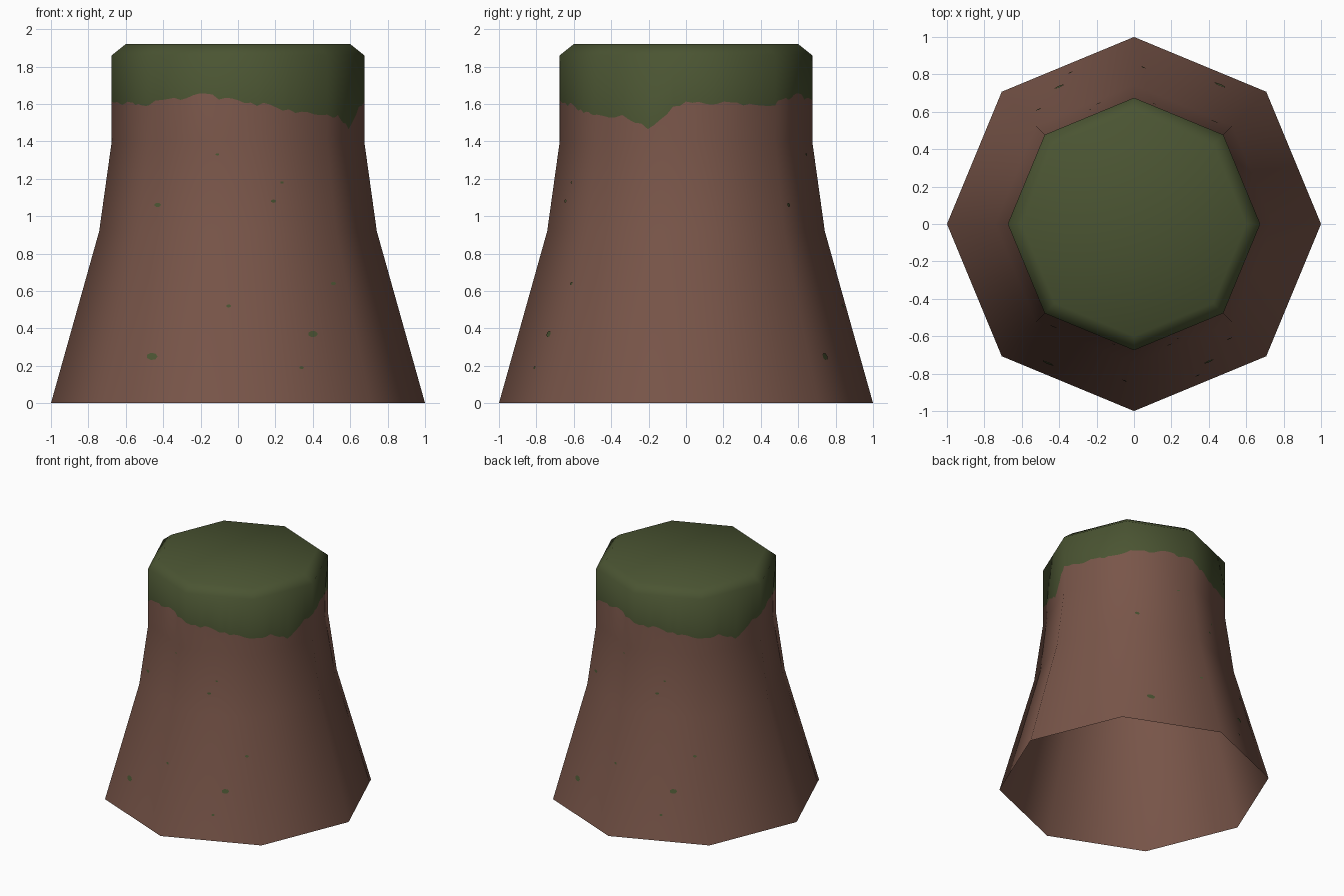
import bpy, math, random
from mathutils import Vector

if "Cube" in bpy.data.objects:
    bpy.data.objects.remove(bpy.data.objects["Cube"])

random.seed(4)
SIDES, SUB = 8, 14
N = SIDES * SUB


def material(name, rgb):
    m = bpy.data.materials.new(name)
    m.diffuse_color = (*rgb, 1)
    m.use_nodes = True
    m.node_tree.nodes["Principled BSDF"].inputs["Base Color"].default_value = m.diffuse_color
    return m


brown = material("bark brown", (0.191, 0.092, 0.067))
green = material("moss green", (0.069, 0.089, 0.032))


def lerp_table(table, t):
    for (a, u), (b, v) in zip(table, table[1:]):
        if t <= b:
            return u + (v - u) * (t - a) / (b - a)
    return table[-1][1]


# Profile: height -> corner radius, and upward tilt of the smooth normals
RADIUS = [(0, 1.0), (0.92, 0.742), (1.4, 0.675), (1.86, 0.675), (1.92, 0.6)]
TILT = [(0, 0.27), (0.92, 0.2), (1.4, 0.07), (1.6, 0.05), (1.86, 0.45), (1.92, 2.5)]
# Lower moss edge: angle -> height, repeating every half turn
MOSS = [(-90, 1.62), (-71, 1.58), (-61, 1.55), (-45, 1.54), (-29, 1.53), (-18, 1.465),
        (-9, 1.55), (0, 1.62), (20, 1.60), (45, 1.60), (71, 1.65), (90, 1.62)]


def octagon_point(i):
    side, k = divmod(i % N, SUB)
    a, b = (Vector((math.cos(s * math.tau / SIDES), math.sin(s * math.tau / SIDES)))
            for s in (side, side + 1))
    return a.lerp(b, k / SUB)


jitter = [random.uniform(-0.014, 0.014) for _ in range(N // 2)]


def moss_height(i):
    p = octagon_point(i)
    angle = (math.degrees(math.atan2(p.y, p.x)) + 90) % 180 - 90
    return lerp_table(MOSS, angle) + jitter[i % (N // 2)]


# Stump: octagonal rings, open underneath, with a ragged moss ring and flat top
verts, normals, faces, slots = [], [], [], []
for level in (0, 0.92, 1.4, None, 1.86, 1.92):
    for i in range(N):
        z = moss_height(i) if level is None else level
        p = octagon_point(i)
        r = lerp_table(RADIUS, z)
        verts.append((p.x * r, p.y * r, z))
        normals.append(Vector((p.x, p.y, lerp_table(TILT, z))).normalized())
for row in range(5):
    for i in range(N):
        j = (i + 1) % N
        faces.append((row * N + i, row * N + j, (row + 1) * N + j, (row + 1) * N + i))
        slots.append(1 if row >= 3 else 0)
verts.append((0, 0, 1.92))
normals.append(Vector((0, 0, 1)))
for i in range(N):
    faces.append((5 * N + i, 5 * N + (i + 1) % N, 6 * N))
    slots.append(1)


def add_object(name, verts, faces, mats):
    me = bpy.data.meshes.new(name)
    me.from_pydata(verts, [], faces)
    for m in mats:
        me.materials.append(m)
    ob = bpy.data.objects.new(name, me)
    bpy.context.collection.objects.link(ob)
    return ob


stump = add_object("stump", verts, faces, (brown, green))
for poly, slot in zip(stump.data.polygons, slots):
    poly.material_index = slot
    poly.use_smooth = True
stump.data.normals_split_custom_set_from_vertices(normals)

# Moss flecks: thin plates on the front wall, repeated on the back
FLECKS = [(-0.43, 1.06, 0.018), (-0.46, 0.25, 0.03), (0.40, 0.37, 0.027),
          (0.51, 0.64, 0.014), (0.19, 1.08, 0.014), (0.235, 1.18, 0.01),
          (-0.05, 0.52, 0.013), (0.34, 0.19, 0.012), (-0.11, 1.33, 0.01)]
verts, faces = [], []
for turn in (1, -1):
    for x, z, size in FLECKS:
        start = len(verts)
        for k in range(7):
            a = k * math.tau / 7
            px = x + size * math.cos(a)
            pz = z + size * 0.65 * math.sin(a)
            py = -(lerp_table(RADIUS, pz) + 0.004 - 0.4142 * abs(px))
            verts.append((px * turn, py * turn, pz))
        faces.append(tuple(range(start, start + 7)))
add_object("moss_flecks", verts, faces, (green,))
